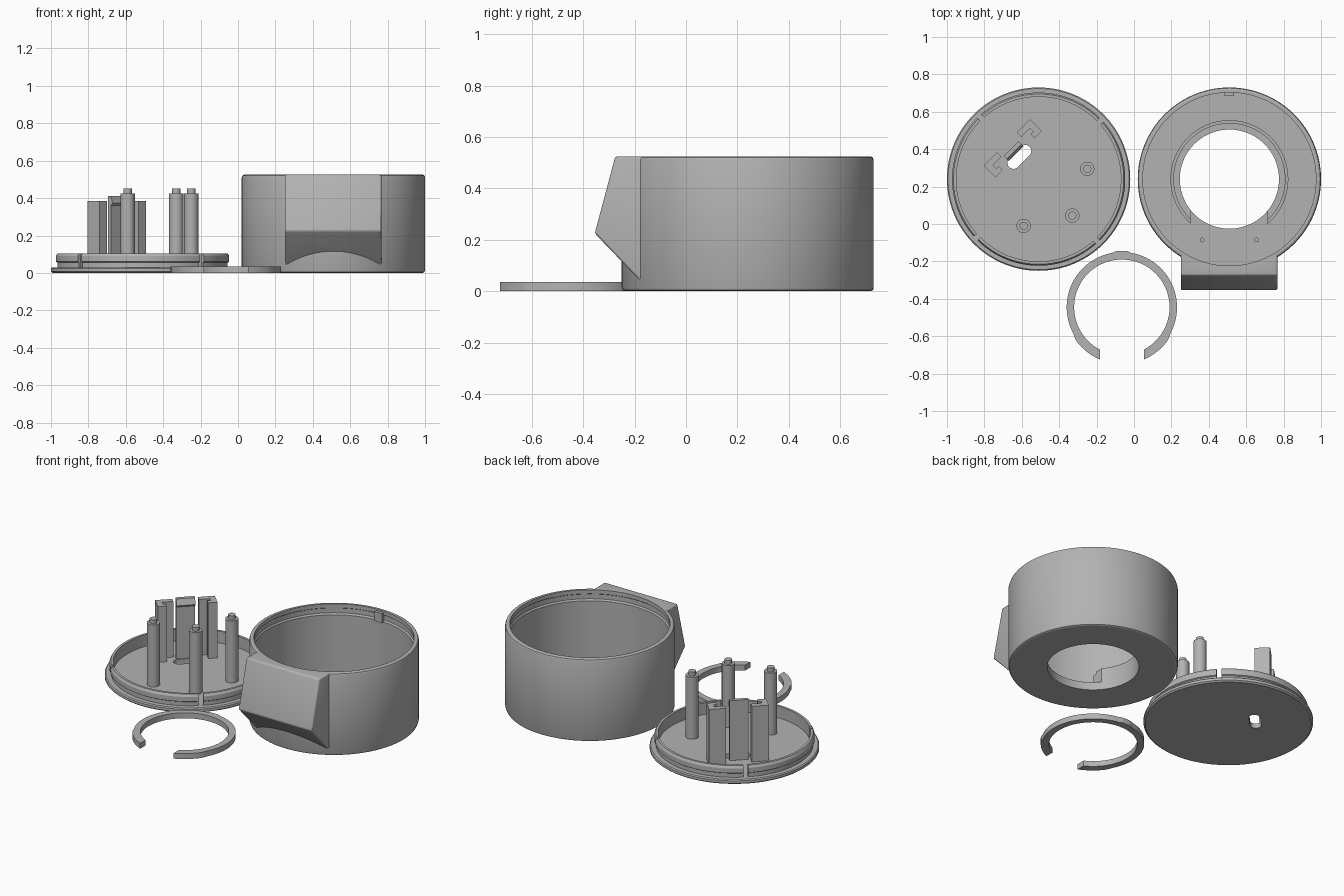
import bpy
import bmesh
from math import sin, cos, pi, radians, degrees, atan2
from mathutils import Vector

cube = bpy.data.objects.get("Cube")
if cube:
    bpy.data.objects.remove(cube)

grey = bpy.data.materials.new("plain grey")
grey.use_nodes = True
grey.diffuse_color = (0.45, 0.45, 0.45, 1)
grey.node_tree.nodes["Principled BSDF"].inputs["Base Color"].default_value = (0.45, 0.45, 0.45, 1)

LID = Vector((-0.51, 0.24))
BODY = Vector((0.51, 0.24))
CLIP = Vector((-0.065, -0.445))


def make(name, loops, closed=False, caps=True):
    """Skin a row of matching point loops; closed joins the last to the first."""
    bm = bmesh.new()
    rows = [[bm.verts.new(p) for p in loop] for loop in loops]
    pairs = list(zip(rows, rows[1:]))
    if closed:
        pairs.append((rows[-1], rows[0]))
    for a, b in pairs:
        for i in range(len(a)):
            j = (i + 1) % len(a)
            bm.faces.new((a[i], a[j], b[j], b[i]))
    if caps and not closed:
        bm.faces.new(rows[0])
        bm.faces.new(rows[-1])
    bmesh.ops.recalc_face_normals(bm, faces=bm.faces)
    mesh = bpy.data.meshes.new(name)
    bm.to_mesh(mesh)
    bm.free()
    mesh.materials.append(grey)
    obj = bpy.data.objects.new(name, mesh)
    bpy.context.collection.objects.link(obj)
    return obj


def prism(name, outline, z0, z1):
    return make(name, [[(x, y, z) for x, y in outline] for z in (z0, z1)])


def turned(name, centre, profile, n=96):
    """Solid stack of circles given as (radius, height)."""
    return make(name, [[(centre[0] + r * cos(2 * pi * i / n), centre[1] + r * sin(2 * pi * i / n), z)
                        for i in range(n)] for r, z in profile])


def swept(name, centre, profile, start=0, end=360, n=128):
    """Closed (radius, height) section swept around an axis."""
    full = end - start == 360
    angles = [radians(start + (end - start) * i / n) for i in range(n if full else n + 1)]
    return make(name, [[(centre[0] + r * cos(a), centre[1] + r * sin(a), z) for r, z in profile]
                       for a in angles], closed=full)


def rect(x0, x1, y0, y1):
    return [(x0, y0), (x1, y0), (x1, y1), (x0, y1)]


def apply(obj, kind, **settings):
    mod = obj.modifiers.new(kind.title(), kind)
    for key, value in settings.items():
        setattr(mod, key, value)
    bpy.context.view_layer.objects.active = obj
    bpy.ops.object.modifier_apply(modifier=mod.name)


def cut(obj, cutter):
    cutter.hide_render = True
    apply(obj, "BOOLEAN", object=cutter, operation="DIFFERENCE", solver="EXACT")
    bpy.data.objects.remove(cutter)


# Housing: round wall, floor with a large hole, snap groove under the rim
housing = swept("housing", BODY, [
    (0.265, 0), (0.478, 0), (0.486, 0.004), (0.49, 0.014), (0.49, 0.51), (0.486, 0.521),
    (0.478, 0.525), (0.463, 0.525), (0.463, 0.50), (0.47, 0.495), (0.47, 0.465),
    (0.463, 0.455), (0.463, 0.05), (0.265, 0.05)])
for side in (-1, 1):
    cut(housing, turned("screw_hole", BODY + Vector((side * 0.145, -0.325)), [(0.01, 0.02), (0.01, 0.1)], 16))

# Open collar around the floor hole, with straight cut ends
collar = swept("floor_collar", BODY, [(0.265, 0.045), (0.315, 0.045), (0.315, 0.125),
                                      (0.30, 0.125), (0.30, 0.14), (0.265, 0.14)])
cut(collar, prism("collar_cutter", rect(BODY.x - 0.205, BODY.x + 0.205, -0.2, BODY.y - 0.1), 0, 0.3))

prism("rim_key", rect(BODY.x - 0.025, BODY.x + 0.025, 0.685, 0.71), 0.455, 0.515)

# Wedge-shaped hood on the front, hollowed to sit against the wall
hood_side = [(-0.275, 0.525), (-0.355, 0.225), (-0.1, -0.04), (-0.1, 0.525)]
hood = make("front_hood", [[(x, y, z) for y, z in hood_side] for x in (0.25, 0.767)])
apply(hood, "BEVEL", width=0.01, segments=3)
cut(hood, turned("hood_cutter", BODY, [(0.476, -0.2), (0.476, 0.7)], 128))

# Lid plate with a slot
lid = turned("lid_plate", LID, [(0.48, 0), (0.49, 0.008), (0.49, 0.024), (0.484, 0.03)], 128)

# Bracket frame: s runs along the slot, t across it
U = Vector((1, 1)).normalized()
V = Vector((1, -1)).normalized()
MID = Vector((-0.68, 0.437))


def local(points):
    return [MID + U * s + V * t for s, t in points]


slot = [(-0.008 + k * 0.045 + 0.032 * cos(radians(a)), 0.103 + 0.032 * sin(radians(a)))
        for k, first in ((1, -90), (-1, 90)) for a in range(first, first + 181, 15)]
cut(lid, prism("slot_cutter", local(slot), -0.1, 0.1))

# Snap ring in four arcs
ring_section = [(0.44, 0.025), (0.455, 0.025), (0.455, 0.055), (0.463, 0.06),
                (0.463, 0.09), (0.455, 0.105), (0.44, 0.105)]
for i in range(4):
    swept(f"snap_ring_{i + 1}", LID, ring_section, 45 + 90 * i, 131.5 + 90 * i, 32)

# Posts with locating pins
for i, spot in enumerate([(-0.59, -0.01), (-0.33, 0.045), (-0.25, 0.295)]):
    turned(f"post_{i + 1}", spot, [(0.038, 0.025), (0.038, 0.425), (0.022, 0.425), (0.022, 0.45)], 32)

# Corner brackets and the clip tongue between them
corner = [(0.175, 0), (0.175, 0.09), (0.12, 0.09), (0.12, 0.06), (0.14, 0.06),
          (0.14, 0.035), (0.075, 0.035), (0.075, 0)]
for name, side in (("left_bracket", 1), ("right_bracket", -1)):
    prism(name, local([(side * s, t) for s, t in corner]), 0.025, 0.385)
tongue_side = [(0.04, 0.025), (0.063, 0.025), (0.063, 0.36), (0.078, 0.375), (0.063, 0.412), (0.04, 0.412)]
make("clip_tongue", [[(*(MID + U * s + V * t), z) for t, z in tongue_side] for s in (-0.063, 0.048)])

# Open retaining ring with a small top tab and slightly wider tips
def clip_radius(deg):
    if abs(deg - 90) < 7:
        return 0.301
    return 0.295 + 0.008 * max(0, min(1, (abs(deg - 90) - 118) / 8))


def arc(radius, gap=0.118):
    tip = degrees(atan2(-(radius ** 2 - gap ** 2) ** 0.5, gap))
    return [tip + (180 - 2 * tip) * i / 96 for i in range(97)]


outline = [(clip_radius(d), d) for d in arc(0.303)] + [(0.255, d) for d in reversed(arc(0.255))]
prism("retaining_ring", [CLIP + Vector((cos(radians(d)), sin(radians(d)))) * r for r, d in outline], 0, 0.035)

# Smooth the round faces, keep the edges crisp
bpy.ops.object.select_all(action="DESELECT")
for obj in bpy.context.collection.objects:
    if obj.type == "MESH" and grey.name in obj.data.materials:
        obj.select_set(True)
        bpy.context.view_layer.objects.active = obj
bpy.ops.object.shade_smooth_by_angle(angle=radians(25))
